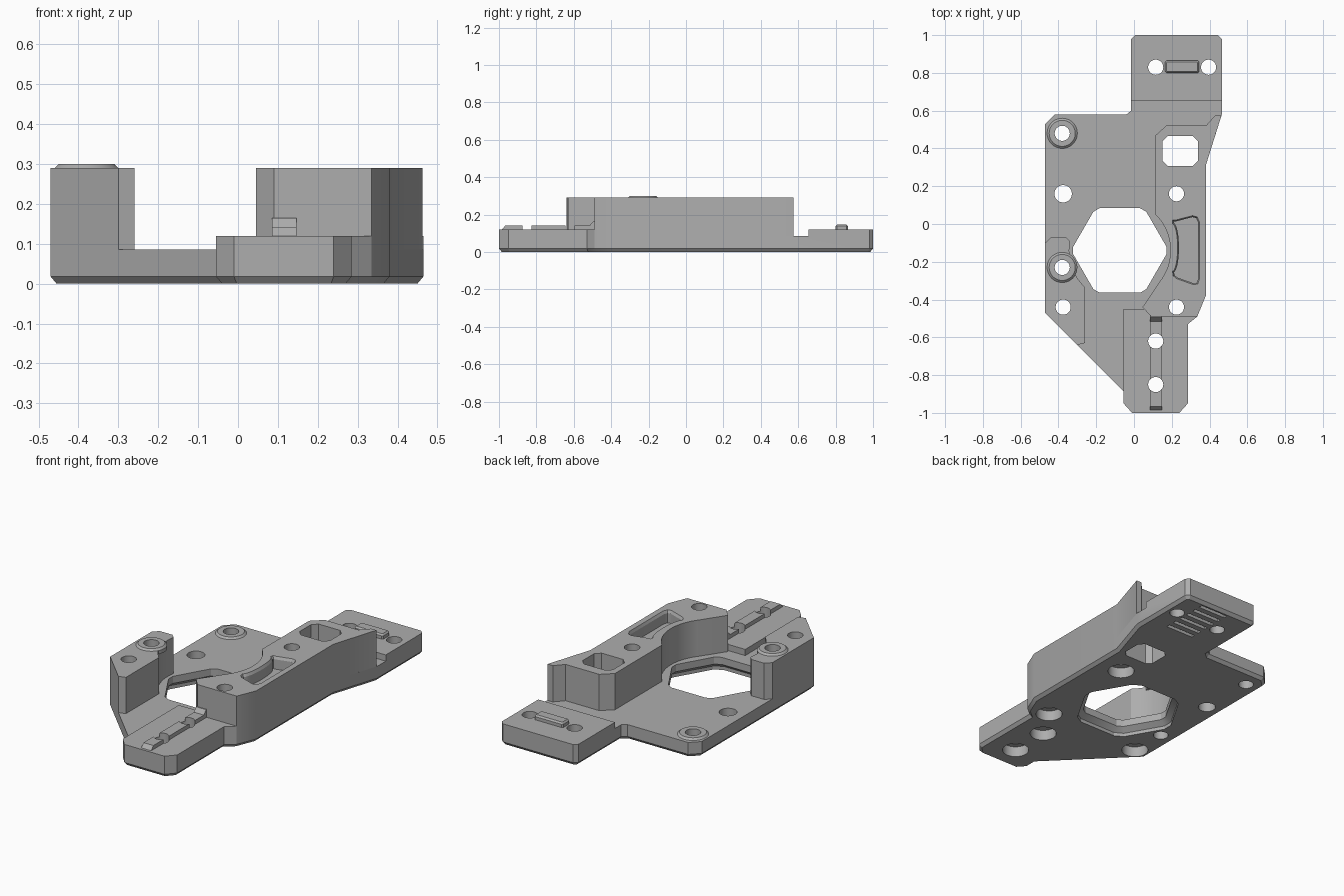
import bpy, bmesh, math
from mathutils import Vector

cube = bpy.data.objects.get("Cube")
if cube:
    bpy.data.objects.remove(cube, do_unlink=True)

grey = bpy.data.materials.new("matte_grey")
grey.use_nodes = True
grey.diffuse_color = (0.42, 0.42, 0.42, 1)
grey.node_tree.nodes["Principled BSDF"].inputs["Base Color"].default_value = (0.42, 0.42, 0.42, 1)


def inset(points, d):
    """Mitred inset of a closed outline (negative d grows it)."""
    pts = [Vector(p) for p in points]
    n = len(pts)
    area = sum(pts[i - 1].cross(pts[i]) for i in range(n))
    d = d if area > 0 else -d
    out = []
    for i, p in enumerate(pts):
        a = (p - pts[i - 1]).normalized()
        b = (pts[(i + 1) % n] - p).normalized()
        na, nb = Vector((-a.y, a.x)), Vector((-b.y, b.x))
        out.append(p + (na + nb) * d / (1 + na.dot(nb)))
    return out


def loft(name, outline, levels, sideways=False):
    """Stack insets of an outline; levels are (height, inset)."""
    bm = bmesh.new()
    rings = []
    for h, d in levels:
        ring = inset(outline, d)
        rings.append([bm.verts.new((h, p.x, p.y) if sideways else (p.x, p.y, h)) for p in ring])
    n = len(outline)
    for low, high in zip(rings, rings[1:]):
        for i in range(n):
            j = (i + 1) % n
            bm.faces.new((low[i], low[j], high[j], high[i]))
    bm.faces.new(rings[0][::-1])
    bm.faces.new(rings[-1])
    bmesh.ops.recalc_face_normals(bm, faces=bm.faces)
    mesh = bpy.data.meshes.new(name)
    bm.to_mesh(mesh)
    bm.free()
    mesh.materials.append(grey)
    obj = bpy.data.objects.new(name, mesh)
    bpy.context.collection.objects.link(obj)
    return obj


def circle(x, y, r, n=48):
    return [(x + r * math.cos(math.tau * i / n), y + r * math.sin(math.tau * i / n)) for i in range(n)]


def box(x0, x1, y0, y1, c=0.0):
    if not c:
        return [(x0, y0), (x1, y0), (x1, y1), (x0, y1)]
    return [(x0 + c, y0), (x1 - c, y0), (x1, y0 + c), (x1, y1 - c),
            (x1 - c, y1), (x0 + c, y1), (x0, y1 - c), (x0, y0 + c)]


def combine(target, other, operation, keep=False):
    bpy.context.view_layer.objects.active = target
    mod = target.modifiers.new("combine", 'BOOLEAN')
    mod.operation, mod.object, mod.solver = operation, other, 'EXACT'
    bpy.ops.object.modifier_apply(modifier=mod.name)
    if not keep:
        bpy.data.objects.remove(other, do_unlink=True)


DECK, TAB, TOP = 0.085, 0.12, 0.29

# Base plate with chamfered underside
body = loft("bracket_body", [
    (-0.47, -0.47), (-0.055, -0.885), (-0.055, -0.95), (-0.01, -1), (0.24, -1), (0.285, -0.95),
    (0.285, -0.53), (0.335, -0.49), (0.38, -0.38), (0.38, 0.31), (0.465, 0.58), (0.465, 0.98),
    (0.445, 1), (0.005, 1), (-0.015, 0.98), (-0.015, 0.6), (-0.04, 0.58), (-0.42, 0.58),
    (-0.47, 0.53)], [(0, 0.015), (0.018, 0), (DECK, 0)])

# Raised end tabs
front_tab = loft("front_tab", [
    (-0.055, -0.45), (-0.055, -0.95), (-0.01, -1), (0.24, -1), (0.285, -0.95), (0.285, -0.53),
    (0.335, -0.49), (0.335, -0.45)], [(DECK, 0), (TAB, 0)])
back_tab = loft("back_tab", [
    (-0.015, 0.655), (0.465, 0.655), (0.465, 0.98), (0.445, 1), (0.005, 1), (-0.015, 0.98)],
    [(DECK, 0), (TAB, 0)])

# Tall block and tower, both hollowed by a round bore
block = loft("tall_block", [
    (0.115, 0.47), (0.115, -0.2), (0.157, -0.274), (0.045, -0.44), (0.09, -0.49), (0.335, -0.49),
    (0.38, -0.38), (0.38, 0.31), (0.463, 0.574), (0.43, 0.575), (0.385, 0.525), (0.175, 0.525)],
    [(DECK, 0), (TOP, 0)])
tower = loft("corner_tower", [
    (-0.47, -0.1), (-0.44, -0.07), (-0.36, -0.07), (-0.335, -0.095), (-0.335, -0.2),
    (-0.26, -0.335), (-0.26, -0.63), (-0.3, -0.64), (-0.47, -0.47)], [(DECK, 0), (TOP, 0)])
bore = loft("round_bore", circle(-0.075, -0.14, 0.268, 96), [(0.04, 0), (0.4, 0)])
combine(tower, bore, 'DIFFERENCE', keep=True)
combine(block, bore, 'DIFFERENCE')

# Bosses around two of the holes
bosses = [loft("boss", circle(x, y, 0.08), [(z - 0.02, 0), (z, 0), (z + 0.01, 0.011)])
          for x, y, z in ((-0.38, 0.48, DECK), (-0.38, -0.23, TOP))]

# Locating ridges on the tabs
front_ridge = loft("front_ridge", [
    (-0.985, 0.1), (-0.985, TAB), (-0.965, 0.142), (-0.515, 0.142), (-0.495, 0.165),
    (-0.48, 0.165), (-0.48, 0.1)], [(0.085, 0), (0.147, 0)], sideways=True)
back_ridge = loft("back_ridge", box(0.165, 0.345, 0.8, 0.865, 0.008),
                  [(0.1, 0), (0.138, 0), (0.147, 0.008)])

for part in [front_tab, back_tab, block, tower, front_ridge, back_ridge] + bosses:
    combine(body, part, 'UNION')

cutters = []

# Hexagonal opening with trimmed corners, flared underneath
hexagon = []
for k in range(6):
    for turn in (-4, 4):
        a = math.radians(60 * k + turn)
        hexagon.append((-0.075 + 0.24 * math.cos(a), -0.14 + 0.24 * math.sin(a)))
hexagon = inset(hexagon, -0.008)
cutters.append(loft("hex_opening", hexagon, [(-0.03, -0.03), (0.02, -0.03), (0.045, 0), (0.4, 0)]))

# Counterbored screw holes
for x, y in ((0.115, -0.62), (0.115, -0.85), (0.225, -0.44), (0.225, 0.16), (-0.375, -0.44)):
    cutters.append(loft("screw_hole", circle(x, y, 0.04),
                        [(-0.05, -0.03), (0.06, -0.03), (0.06, 0), (0.4, 0)]))

# Plain holes
for x, y, r in ((0.115, 0.83, 0.04), (0.395, 0.83, 0.04), (-0.375, 0.16, 0.046),
                (-0.38, 0.48, 0.04), (-0.38, -0.23, 0.04)):
    cutters.append(loft("plain_hole", circle(x, y, r), [(-0.05, 0), (0.4, 0)]))

# Square opening through the block
cutters.append(loft("square_opening", box(0.15, 0.34, 0.307, 0.466, 0.028), [(-0.05, 0), (0.4, 0)]))

# Curved pocket in the block top
arc = [(0.203 + 0.027 * math.cos(t * math.pi / 16), -0.125 + 0.125 * math.sin(t * math.pi / 16))
       for t in range(-8, 9)]
cutters.append(loft("curved_pocket", arc + [
    (0.204, 0.022), (0.222, 0.022), (0.31, 0.045), (0.335, 0.038), (0.348, 0.01), (0.348, -0.29),
    (0.338, -0.318), (0.315, -0.322), (0.225, -0.29), (0.207, -0.275)],
    [(0.22, 0.008), (0.275, 0.008), (0.3, -0.004)]))

# Grip slots under the back tab
for k in range(6):
    y = 0.695 + 0.054 * k
    cutters.append(loft("grip_slot", box(0.17, 0.345, y - 0.011, y + 0.011), [(-0.05, 0), (0.02, 0)]))

for cutter in cutters:
    combine(body, cutter, 'DIFFERENCE')

# Merge flat regions and keep the corners crisp
bm = bmesh.new()
bm.from_mesh(body.data)
bmesh.ops.remove_doubles(bm, verts=bm.verts, dist=0.0001)
bmesh.ops.dissolve_limit(bm, angle_limit=math.radians(0.5), verts=bm.verts, edges=bm.edges)
bm.to_mesh(body.data)
bm.free()
bpy.ops.object.select_all(action='DESELECT')
body.select_set(True)
bpy.context.view_layer.objects.active = body
bpy.ops.object.shade_smooth_by_angle(angle=math.radians(25))
